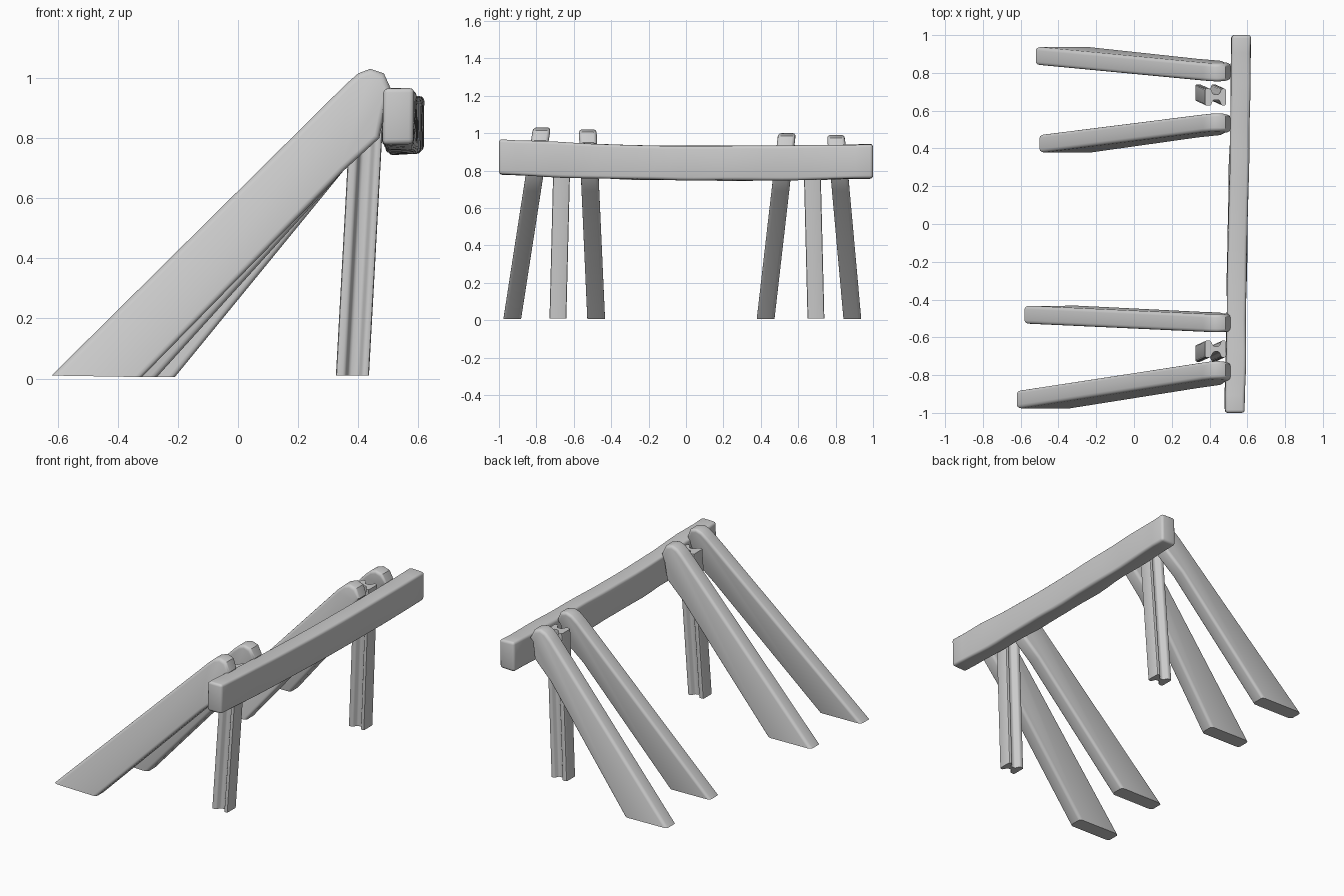
import bpy, bmesh
from mathutils import Vector, noise

cube = bpy.data.objects.get("Cube")
if cube:
    bpy.data.objects.remove(cube, do_unlink=True)

grey = bpy.data.materials.new("weathered_grey")
grey.use_nodes = True
GREY = (0.6, 0.6, 0.6, 1)
grey.diffuse_color = GREY
bsdf = grey.node_tree.nodes["Principled BSDF"]
bsdf.inputs["Base Color"].default_value = GREY
bsdf.inputs["Roughness"].default_value = 0.8


def finish(name, bm):
    """Turn a bmesh into a smooth shaded grey object."""
    bmesh.ops.recalc_face_normals(bm, faces=bm.faces)
    mesh = bpy.data.meshes.new(name)
    bm.to_mesh(mesh)
    bm.free()
    mesh.materials.append(grey)
    obj = bpy.data.objects.new(name, mesh)
    bpy.context.collection.objects.link(obj)
    bpy.ops.object.select_all(action="DESELECT")
    obj.select_set(True)
    bpy.context.view_layer.objects.active = obj
    bpy.ops.object.shade_smooth_by_angle(angle=0.7)
    return obj


def extrude(points, vector):
    """Closed prism from a planar outline."""
    bm = bmesh.new()
    face = bm.faces.new([bm.verts.new(p) for p in points])
    new = bmesh.ops.extrude_face_region(bm, geom=[face])["geom"]
    verts = [g for g in new if isinstance(g, bmesh.types.BMVert)]
    bmesh.ops.translate(bm, verts=verts, vec=vector)
    return bm


def brace(name, foot_x, heel_x, top, foot_y, top_y):
    """Slanted plank with a flat foot and rounded head, leaning sideways."""
    thick = 0.095
    d = top - 1.03
    outline = [(foot_x, 0.01), (0.36, 0.98 + d), (0.4, 1.015 + d), (0.44, top),
               (0.485, 1.015 + d), (0.51, 0.96 + d), (0.49, 0.9),
               (0.47, 0.8), (0.35, 0.69), (heel_x, 0.005)]
    bm = extrude([(x, -thick / 2, z) for x, z in outline], (0, thick, 0))
    rims = [e for e in bm.edges
            if abs(e.verts[0].co.y - e.verts[1].co.y) < 0.01
            and max(v.co.z for v in e.verts) > 0.02]
    bmesh.ops.bevel(bm, geom=rims, offset=0.018, segments=3, profile=0.5,
                    affect="EDGES")
    for v in bm.verts:
        v.co.y += foot_y + (top_y - foot_y) * v.co.z
    finish(name, bm)


# Four slanted braces in two pairs
brace("front_outer_brace", -0.62, -0.32, 1.03, -0.93, -0.775)
brace("front_inner_brace", -0.58, -0.27, 1.02, -0.48, -0.525)
brace("back_inner_brace", -0.50, -0.21, 1.00, 0.425, 0.54)
brace("back_outer_brace", -0.52, -0.22, 0.99, 0.89, 0.80)


def post(name, foot_y, top_y):
    """Leaning upright with a groove down each side."""
    half = [(-0.055, 0.045), (-0.025, 0.045), (-0.012, 0.014),
            (0.02, 0.014), (0.032, 0.045), (0.055, 0.045)]
    outline = half + [(x, -y) for x, y in reversed(half)]
    bm = extrude([(x, y, 0.01) for x, y in outline], (0, 0, 0.92))
    uprights = [e for e in bm.edges
                if abs(e.verts[0].co.z - e.verts[1].co.z) > 0.5]
    bmesh.ops.bevel(bm, geom=uprights, offset=0.008, segments=2, profile=0.5,
                    affect="EDGES")
    for v in bm.verts:
        v.co.x += 0.38 + 0.055 * v.co.z
        v.co.y += foot_y + (top_y - foot_y) * v.co.z
    finish(name, bm)


post("front_post", -0.685, -0.66)
post("back_post", 0.695, 0.67)

# Long cross beam, sagging slightly and worn along its length
bm = extrude([(-0.053, -1, -0.093), (0.05, -1, -0.093),
              (0.053, -1, 0.093), (-0.05, -1, 0.093)], (0, 2, 0))
bmesh.ops.bevel(bm, geom=[e for e in bm.edges], offset=0.016, segments=3,
                profile=0.5, affect="EDGES")
long_edges = [e for e in bm.edges
              if abs(e.verts[0].co.y - e.verts[1].co.y) > 1]
bmesh.ops.subdivide_edges(bm, edges=long_edges, cuts=24, use_grid_fill=True)
for v in bm.verts:
    y = v.co.y
    wear = noise.noise(Vector((v.co.x * 8, y * 4, v.co.z * 8))) * 0.006
    v.co.x += 0.55 + 0.017 * y + wear * (1 if abs(y) < 0.95 else 0)
    v.co.z += 0.84 - 0.012 * y + 0.022 * y * y + wear
finish("cross_beam", bm)
